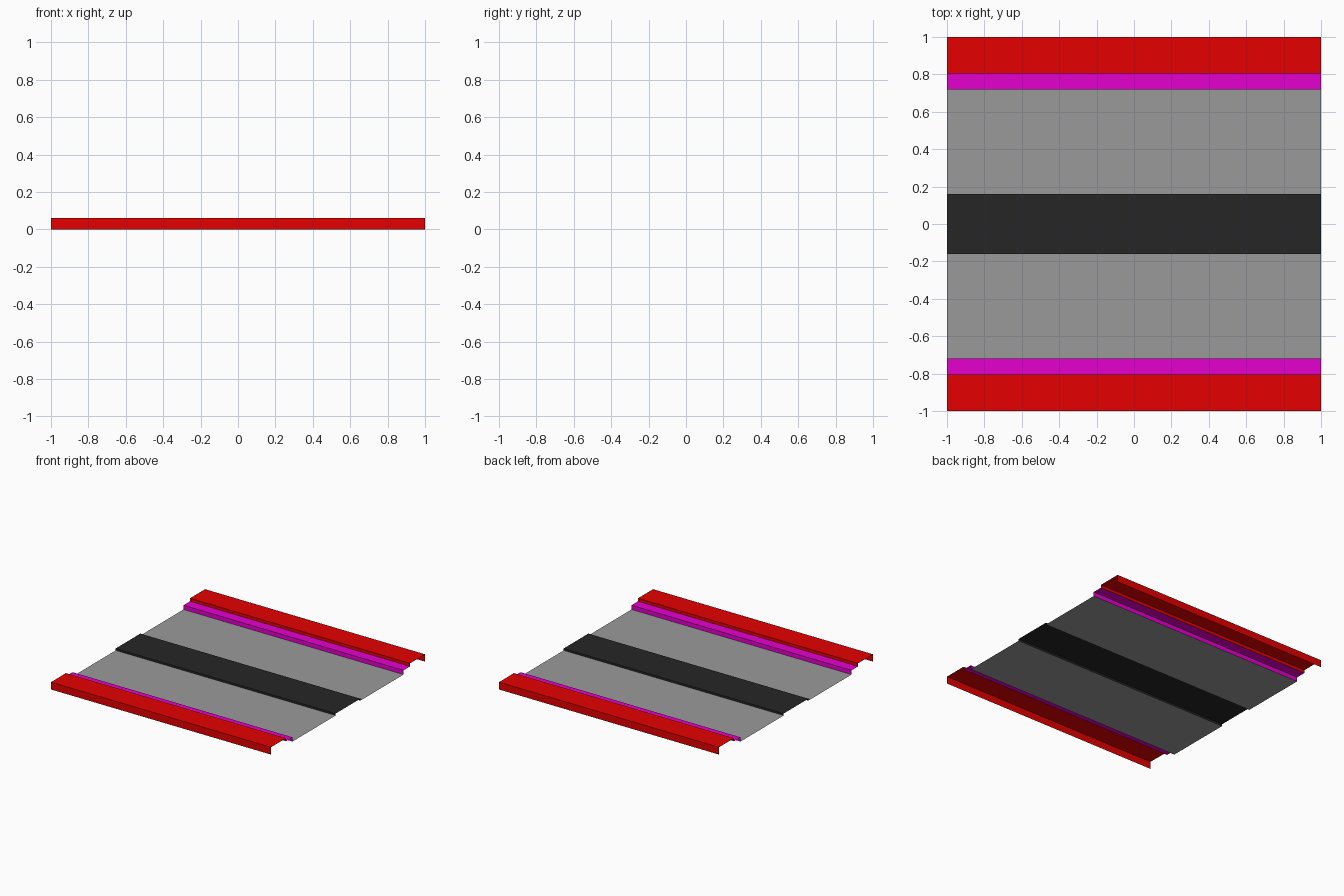
import bpy

if "Cube" in bpy.data.objects:
    bpy.data.objects.remove(bpy.data.objects["Cube"])

def material(name, rgb):
    m = bpy.data.materials.new(name)
    m.diffuse_color = (*rgb, 1)
    m.use_nodes = True
    m.node_tree.nodes["Principled BSDF"].inputs["Base Color"].default_value = m.diffuse_color
    return m

red = material("red", (0.78, 0.0, 0.0))
magenta = material("magenta", (0.78, 0.0, 0.61))
grey = material("grey", (0.323, 0.323, 0.323))
dark = material("dark grey", (0.019, 0.019, 0.019))

def strip(name, profile, mat):
    """Open sheet: a (y, z) profile, running towards +y, swept along x."""
    verts = [(x, y, z) for y, z in profile for x in (-1, 1)]
    faces = [(2*i, 2*i + 1, 2*i + 3, 2*i + 2) for i in range(len(profile) - 1)]
    me = bpy.data.meshes.new(name)
    me.from_pydata(verts, [], faces)
    me.materials.append(mat)
    ob = bpy.data.objects.new(name, me)
    bpy.context.collection.objects.link(ob)
    return ob

# Parts on the front half; the back half is the same profile reversed
parts = [
    ("kerb", [(-1, 0), (-1, 0.06), (-0.805, 0.06), (-0.805, 0.035)], red),
    ("gutter_step", [(-0.805, 0.035), (-0.72, 0.035), (-0.72, 0)], magenta),
    ("road_lane", [(-0.72, 0), (-0.16, 0)], grey),
]
for name, profile, mat in parts:
    strip("front_" + name, profile, mat)
    strip("back_" + name, [(-y, z) for y, z in reversed(profile)], mat)

# Raised middle band
strip("centre_band", [(-0.16, 0), (-0.16, 0.016), (0.16, 0.016), (0.16, 0)], dark)
